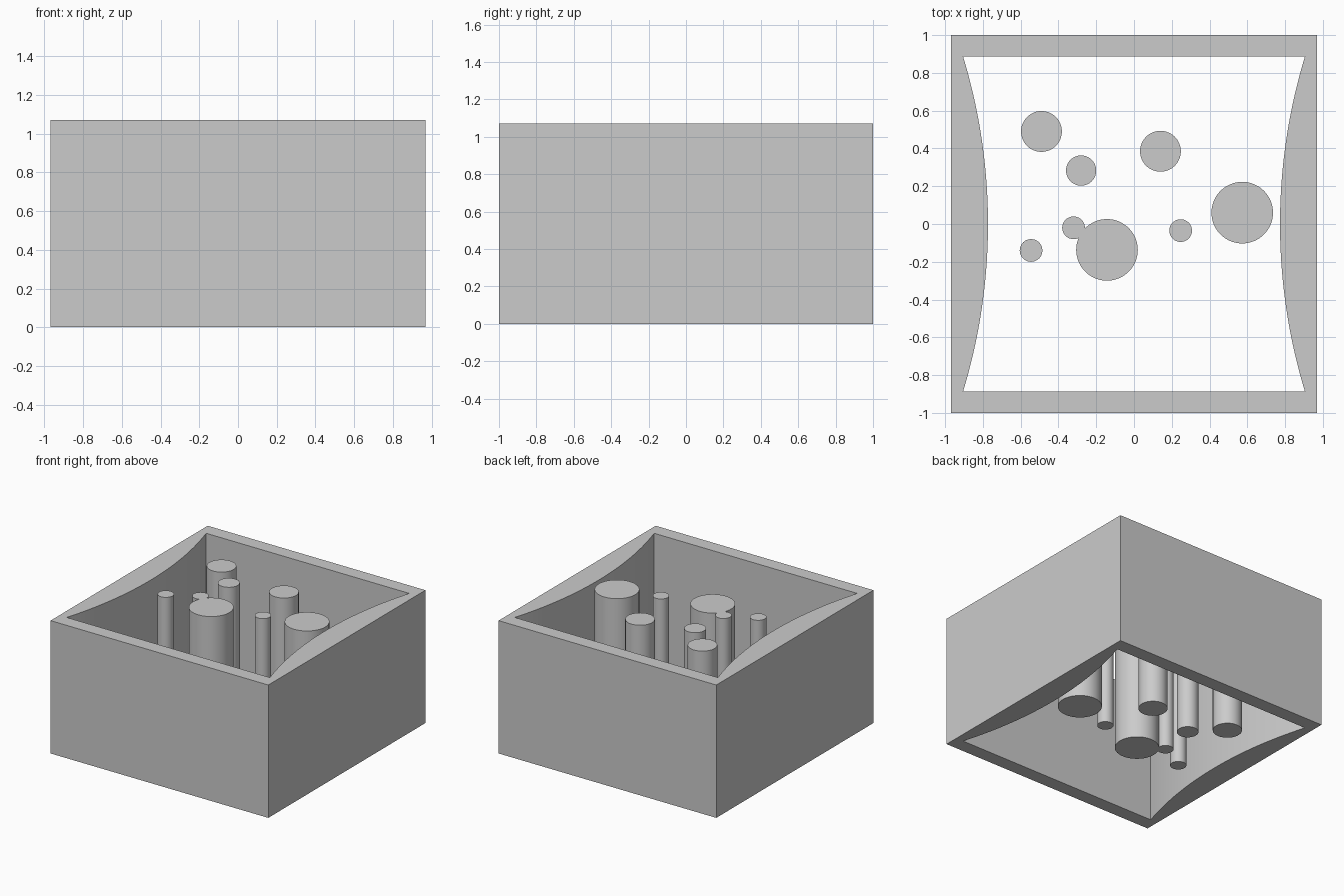
import bpy, bmesh, math

HEIGHT = 1.07
HALF_X, HALF_Y = 0.97, 1.0          # outer half sizes
IN_Y = 0.887                        # inner face of the front and back walls
IN_X, BULGE_X = 0.905, 0.773        # side wall inner face at corner and at middle

if "Cube" in bpy.data.objects:
    bpy.data.objects.remove(bpy.data.objects["Cube"], do_unlink=True)

# One plain grey for everything
grey = bpy.data.materials.new("plain grey")
grey.use_nodes = True
colour = (0.6, 0.6, 0.6, 1)
grey.diffuse_color = colour
grey.node_tree.nodes["Principled BSDF"].inputs["Base Color"].default_value = colour


def select_only(obj):
    bpy.ops.object.select_all(action="DESELECT")
    obj.select_set(True)
    bpy.context.view_layer.objects.active = obj


def finish(obj):
    obj.data.materials.clear()
    obj.data.materials.append(grey)
    select_only(obj)
    bpy.ops.object.shade_smooth_by_angle(angle=math.radians(30))


def add_outline(curve, points):
    spline = curve.splines.new("POLY")
    spline.points.add(len(points) - 1)
    for p, (x, y) in zip(spline.points, points):
        p.co = (x, y, 0, 1)
    spline.use_cyclic_u = True


# Open frame: rectangle with a hole whose sides bow inwards as circular arcs
sagitta = IN_X - BULGE_X
radius = (IN_Y ** 2 + sagitta ** 2) / (2 * sagitta)
sweep = math.asin(IN_Y / radius)
steps = 40
arc = []
for i in range(steps + 1):
    a = -sweep + 2 * sweep * i / steps
    arc.append((BULGE_X + radius * (1 - math.cos(a)), radius * math.sin(a)))
hole = arc + [(-x, -y) for x, y in arc]

curve = bpy.data.curves.new("frame", "CURVE")
curve.dimensions = "2D"
curve.fill_mode = "BOTH"
curve.extrude = HEIGHT / 2
add_outline(curve, [(-HALF_X, -HALF_Y), (HALF_X, -HALF_Y), (HALF_X, HALF_Y), (-HALF_X, HALF_Y)])
add_outline(curve, hole)
frame = bpy.data.objects.new("frame", curve)
bpy.context.collection.objects.link(frame)
frame.location.z = HEIGHT / 2
select_only(frame)
bpy.ops.object.convert(target="MESH")
frame = bpy.context.object
frame.name = "frame"

# Weld the caps to the walls
bm = bmesh.new()
bm.from_mesh(frame.data)
bmesh.ops.remove_doubles(bm, verts=bm.verts, dist=1e-4)
bmesh.ops.recalc_face_normals(bm, faces=bm.faces)
bm.to_mesh(frame.data)
bm.free()
finish(frame)


# Full-height round pillars inside the frame
def pillar(name, x, y, r):
    bpy.ops.mesh.primitive_cylinder_add(vertices=64, radius=r, depth=HEIGHT,
                                        location=(x, y, HEIGHT / 2))
    obj = bpy.context.object
    obj.name = name
    return obj


LARGE, MEDIUM, SMALL, THIN = 0.163, 0.108, 0.08, 0.06
for name, x, y, r in [
    ("large_pillar_left", 0.573, 0.06, LARGE),
    ("medium_pillar_right", -0.49, 0.49, MEDIUM),
    ("medium_pillar_left", 0.14, 0.385, MEDIUM),
    ("small_pillar", -0.28, 0.283, SMALL),
    ("thin_pillar_left", 0.247, -0.035, THIN),
    ("thin_pillar_right", -0.545, -0.14, THIN),
]:
    finish(pillar(name, x, y, r))

# Merged pair: a thin pillar grown into a large one
merged = pillar("merged_pillars", -0.143, -0.137, LARGE)
helper = pillar("merge_helper", -0.32, -0.02, THIN)
union = merged.modifiers.new("union", "BOOLEAN")
union.operation = "UNION"
union.solver = "EXACT"
union.object = helper
select_only(merged)
bpy.ops.object.modifier_apply(modifier=union.name)
bpy.data.objects.remove(helper, do_unlink=True)
finish(merged)
